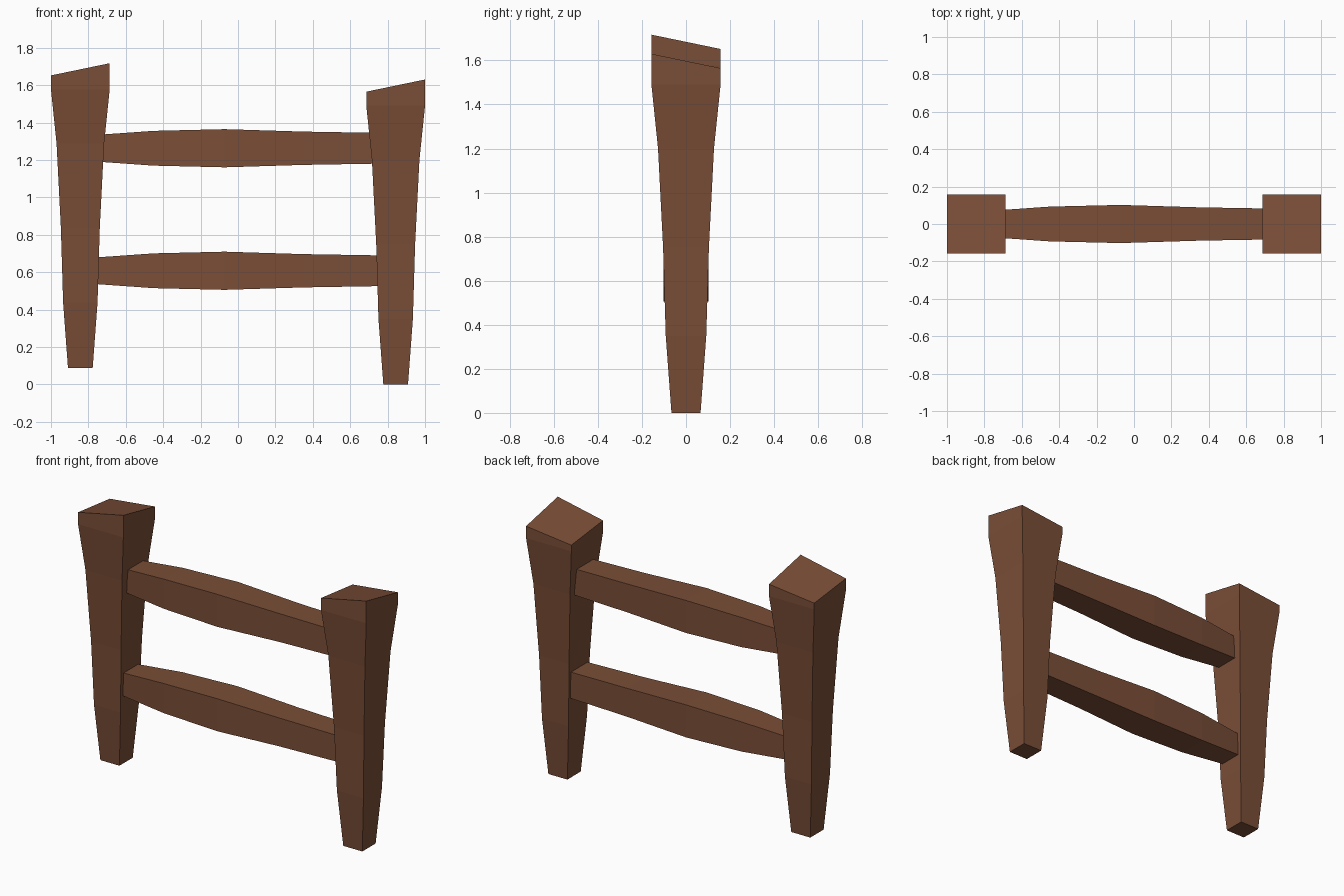
import bpy
import bmesh

if "Cube" in bpy.data.objects:
    bpy.data.objects.remove(bpy.data.objects["Cube"])

wood = bpy.data.materials.new("brown wood")
wood.diffuse_color = (0.195, 0.076, 0.038, 1.0)
wood.use_nodes = True
wood.node_tree.nodes["Principled BSDF"].inputs["Base Color"].default_value = wood.diffuse_color


def loft(name, rings):
    """Skin a list of four-cornered rings and cap both ends."""
    bm = bmesh.new()
    loops = [[bm.verts.new(p) for p in ring] for ring in rings]
    for a, b in zip(loops, loops[1:]):
        for i in range(4):
            j = (i + 1) % 4
            bm.faces.new((a[i], a[j], b[j], b[i]))
    bm.faces.new(loops[0])
    bm.faces.new(loops[-1])
    bmesh.ops.recalc_face_normals(bm, faces=bm.faces[:])
    mesh = bpy.data.meshes.new(name)
    bm.to_mesh(mesh)
    bm.free()
    mesh.materials.append(wood)
    obj = bpy.data.objects.new(name, mesh)
    bpy.context.collection.objects.link(obj)
    return obj


CORNERS = [(-1, -1), (1, -1), (1, 1), (-1, 1)]

# Tapered posts: (height, half width), then a slanted top
POST = [(0, 0.066), (0.35, 0.092), (0.75, 0.104), (1.2, 0.127), (1.49, 0.157)]
TOP = [1.565, 1.63, 1.565, 1.53]


def post(name, x, lift):
    rings = [[(x + sx * h, sy * h, z + lift) for sx, sy in CORNERS] for z, h in POST]
    h = POST[-1][1]
    rings.append([(x + sx * h, sy * h, z + lift) for (sx, sy), z in zip(CORNERS, TOP)])
    loft(name, rings)


post("left_post", -0.843, 0.087)
post("right_post", 0.843, 0.0)

# Bulging square rails: (x, half thickness), ends sunk into the posts
RAIL = [(-0.82, 0.067), (-0.45, 0.093), (-0.072, 0.102), (0.35, 0.089), (0.82, 0.081)]


def rail(name, z):
    loft(name, [[(x, a * h, z + b * h) for a, b in CORNERS] for x, h in RAIL])


rail("lower_rail", 0.6075)
rail("upper_rail", 1.2625)
